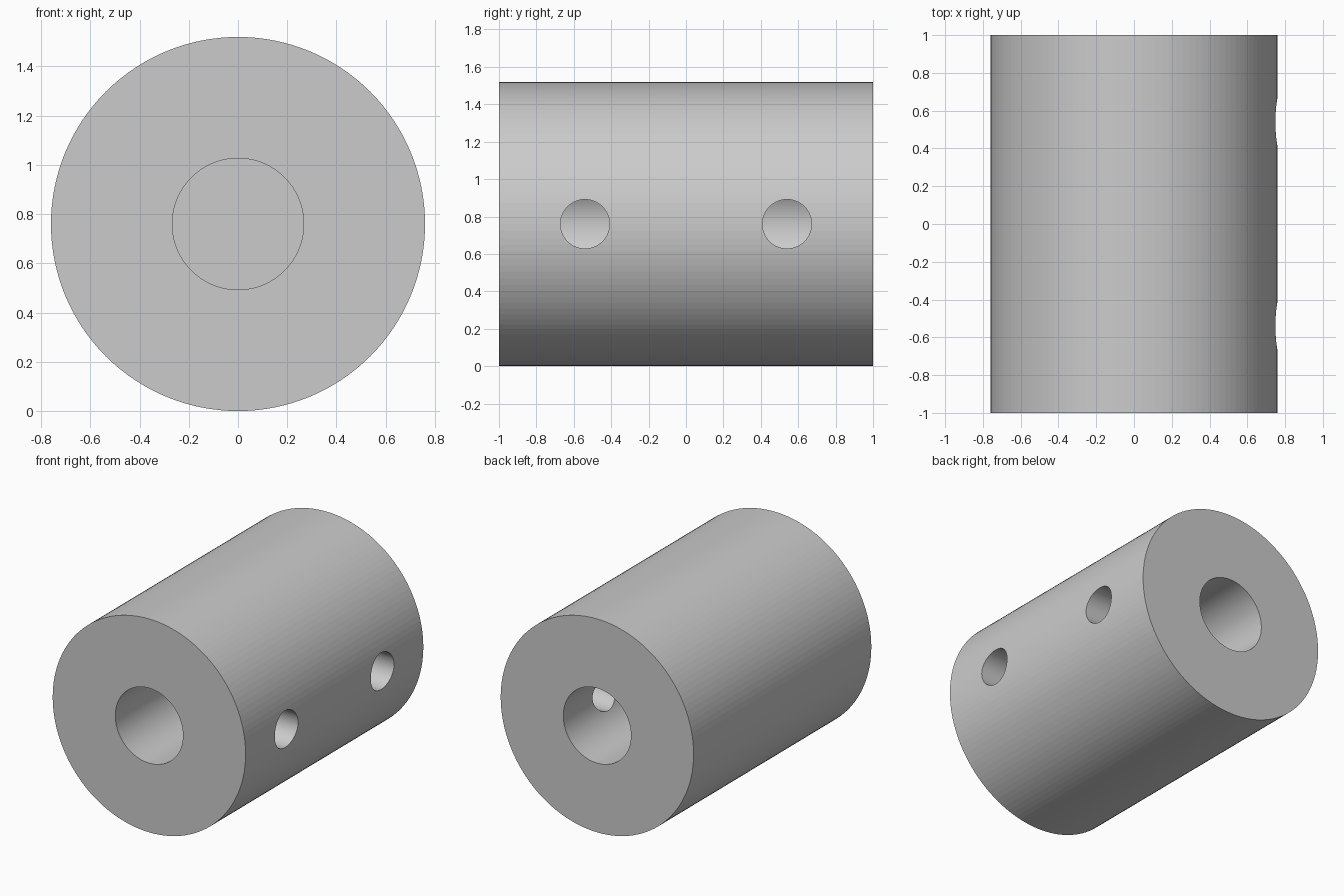
import bpy
import bmesh
from math import pi
from mathutils import Matrix, Vector

RADIUS, HALF_LENGTH = 0.76, 1.0
BORE_RADIUS, WEB_HALF = 0.267, 0.08
HOLE_RADIUS, HOLE_OFFSET = 0.131, 0.54
SEGMENTS = 128

cube = bpy.data.objects.get("Cube")
if cube:
    bpy.data.objects.remove(cube, do_unlink=True)

# Plain grey finish
grey = bpy.data.materials.new("light grey")
grey.use_nodes = True
colour = (0.6, 0.6, 0.6, 1)
grey.diffuse_color = colour
grey.node_tree.nodes["Principled BSDF"].inputs["Base Color"].default_value = colour


def add_object(name, bm):
    bmesh.ops.recalc_face_normals(bm, faces=bm.faces)
    mesh = bpy.data.meshes.new(name)
    bm.to_mesh(mesh)
    bm.free()
    mesh.materials.append(grey)
    obj = bpy.data.objects.new(name, mesh)
    bpy.context.collection.objects.link(obj)
    return obj


# Coupling body: revolved half section with a blind bore in each end
centre = Vector((0, 0, RADIUS))
profile = [(0, -WEB_HALF), (BORE_RADIUS, -WEB_HALF), (BORE_RADIUS, -HALF_LENGTH),
           (RADIUS, -HALF_LENGTH), (RADIUS, HALF_LENGTH), (BORE_RADIUS, HALF_LENGTH),
           (BORE_RADIUS, WEB_HALF), (0, WEB_HALF)]
bm = bmesh.new()
verts = [bm.verts.new((r, y, RADIUS)) for r, y in profile]
edges = [bm.edges.new(pair) for pair in zip(verts, verts[1:])]
bmesh.ops.spin(bm, geom=verts + edges, cent=centre, axis=(0, 1, 0),
               angle=2 * pi, steps=SEGMENTS, use_merge=False)
bmesh.ops.remove_doubles(bm, verts=bm.verts, dist=0.0001)
body = add_object("coupling_body", bm)

# Two radial screw holes on one side, opening into the bores
bm = bmesh.new()
for side in (-1, 1):
    place = Matrix.Translation((0.5, side * HOLE_OFFSET, RADIUS)) @ Matrix.Rotation(pi / 2, 4, "Y")
    bmesh.ops.create_cone(bm, cap_ends=True, segments=64, radius1=HOLE_RADIUS,
                          radius2=HOLE_RADIUS, depth=1, matrix=place)
cutter = add_object("screw_hole_cutter", bm)
cutter.hide_render = True

cut = body.modifiers.new("screw_holes", "BOOLEAN")
cut.operation = "DIFFERENCE"
cut.solver = "EXACT"
cut.object = cutter
bpy.context.view_layer.objects.active = body
body.select_set(True)
bpy.ops.object.modifier_apply(modifier=cut.name)
bpy.data.objects.remove(cutter, do_unlink=True)
